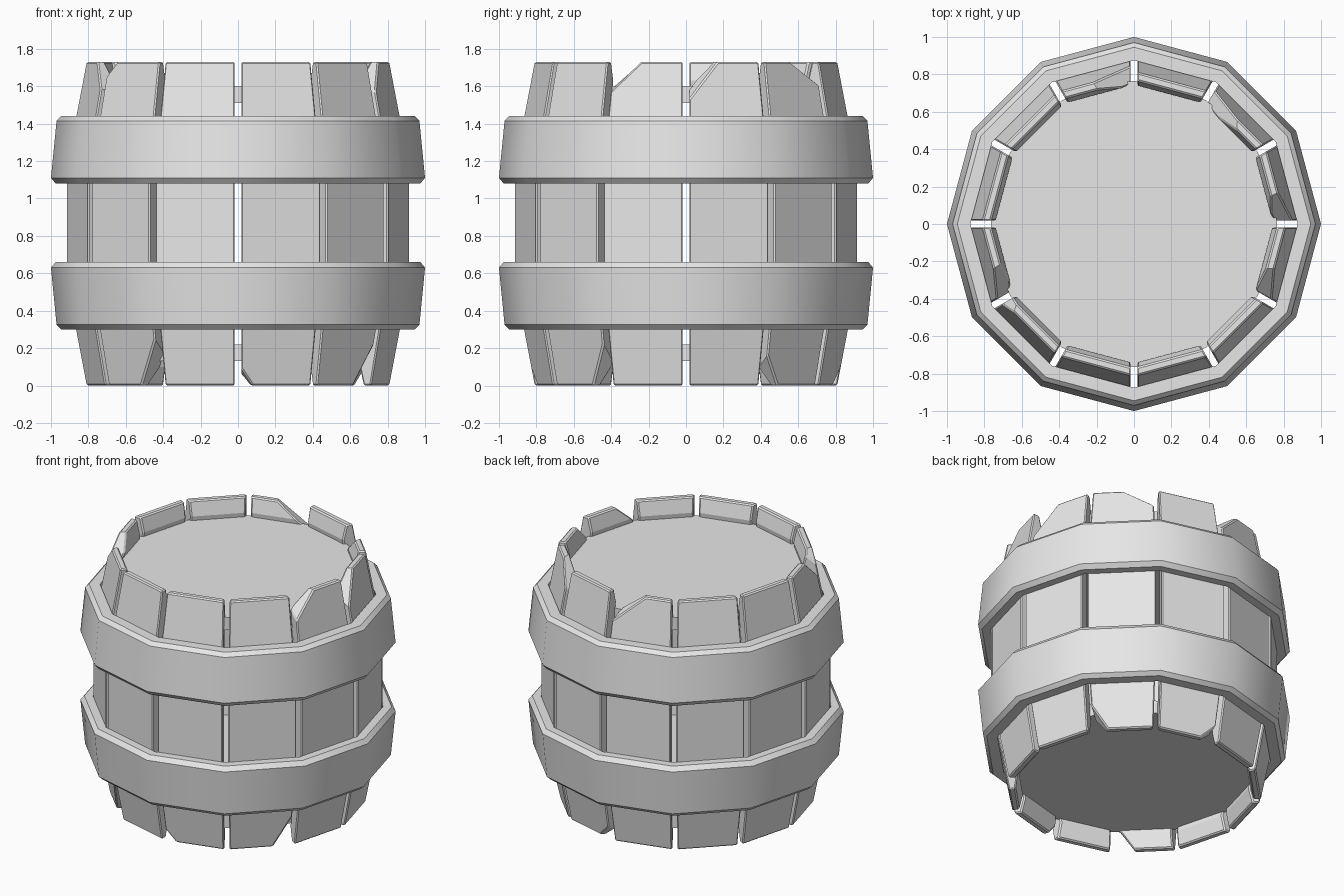
import bpy, bmesh, math
from mathutils import Matrix, Vector

cube = bpy.data.objects.get("Cube")
if cube:
    bpy.data.objects.remove(cube, do_unlink=True)

HEIGHT = 1.73
SIDES = 12
STEP = math.tau / SIDES
HALF = STEP / 2
GAP = 0.018

grey = bpy.data.materials.new("plain_grey")
grey.use_nodes = True
grey.diffuse_color = (0.8, 0.8, 0.8, 1)
grey.node_tree.nodes["Principled BSDF"].inputs["Base Color"].default_value = (0.8, 0.8, 0.8, 1)


def finish(bm, name):
    bmesh.ops.recalc_face_normals(bm, faces=bm.faces[:])
    mesh = bpy.data.meshes.new(name)
    bm.to_mesh(mesh)
    bm.free()
    mesh.materials.append(grey)
    obj = bpy.data.objects.new(name, mesh)
    bpy.context.collection.objects.link(obj)
    return obj


def mirrored(half):
    """Complete a lower half outline (radius, z) with its upper mirror image."""
    return half + [(r, HEIGHT - z) for r, z in reversed(half)]


# Broken corners per stave: side (+1 counter-clockwise), end (+1 top), width, height, radial tilt
CHIPS = {
    15: [(-1, 1, 0.15, 0.17, 0.04)],
    45: [(1, 1, 0.20, 0.14, -0.12), (-1, -1, 0.09, 0.13, 0.03)],
    75: [(1, -1, 0.09, 0.08, 0.03)],
    105: [(-1, 1, 0.20, 0.16, 0.05)],
    195: [(1, 1, 0.16, 0.15, -0.05)],
    225: [(1, -1, 0.13, 0.20, 0.05), (-1, 1, 0.06, 0.06, 0.03)],
    285: [(-1, -1, 0.06, 0.08, 0.0)],
    315: [(1, -1, 0.10, 0.17, 0.05)],
    345: [(-1, 1, 0.15, 0.14, 0.03)],
}

# Bowed staves, with parallel gaps between neighbours
outer = mirrored([(0.815, 0), (0.92, 0.55)])
inner = mirrored([(0.77, 0), (0.745, 0.1), (0.82, 0.55)])
outline = outer + inner[::-1]

for i in range(SIDES):
    angle = 15 + 30 * i
    bm = bmesh.new()
    ends = []
    for side in (-1, 1):
        ends.append([bm.verts.new((r * math.cos(HALF), side * (r * math.sin(HALF) - GAP), z))
                     for r, z in outline])
    low, high = ends
    bm.faces.new(low)
    bm.faces.new(high)
    for k in range(len(outline)):
        j = (k + 1) % len(outline)
        bm.faces.new((low[k], low[j], high[j], high[k]))
    for side, end, width, height, tilt in CHIPS.get(angle, []):
        corner = Vector((0.77, side * (0.19 - width), HEIGHT if end > 0 else 0))
        normal = Vector((tilt, side * height, end * width)).normalized()
        cut = bmesh.ops.bisect_plane(bm, geom=bm.verts[:] + bm.edges[:] + bm.faces[:],
                                     plane_co=corner, plane_no=normal, clear_outer=True)
        rim = [e for e in cut["geom_cut"] if isinstance(e, bmesh.types.BMEdge)]
        bmesh.ops.holes_fill(bm, edges=rim, sides=0)
    bmesh.ops.transform(bm, matrix=Matrix.Rotation(math.radians(angle), 4, "Z"), verts=bm.verts[:])
    stave = finish(bm, f"stave_{i + 1}")
    bevel = stave.modifiers.new("edge_bevel", "BEVEL")
    bevel.width = 0.008
    bevel.segments = 1
    bevel.limit_method = "ANGLE"
    bevel.angle_limit = math.radians(50)

# Two chamfered hoops, mirrored top to bottom
hoop_outline = [(0.92, 1.08), (0.975, 1.08), (1.0, 1.11), (0.97, 1.415), (0.945, 1.44), (0.875, 1.44)]


def hoop(name, flip):
    bm = bmesh.new()
    rings = []
    for i in range(SIDES):
        a = i * STEP
        rings.append([bm.verts.new((r * math.cos(a), r * math.sin(a), HEIGHT + 0.01 - z if flip else z))
                      for r, z in hoop_outline])
    n = len(hoop_outline)
    for i in range(SIDES):
        a, b = rings[i], rings[(i + 1) % SIDES]
        for k in range(n):
            j = (k + 1) % n
            bm.faces.new((a[k], a[j], b[j], b[k]))
    obj = finish(bm, name)
    bpy.ops.object.select_all(action="DESELECT")
    obj.select_set(True)
    bpy.context.view_layer.objects.active = obj
    bpy.ops.object.shade_smooth_by_angle(angle=math.radians(32))


hoop("upper_hoop", False)
hoop("lower_hoop", True)

# Recessed round lids
for name, z in (("top_lid", 1.555), ("bottom_lid", HEIGHT - 1.555)):
    bm = bmesh.new()
    bmesh.ops.create_cone(bm, cap_ends=True, segments=24, radius1=0.765, radius2=0.765, depth=0.09,
                          matrix=Matrix.Translation((0, 0, z)))
    finish(bm, name)
